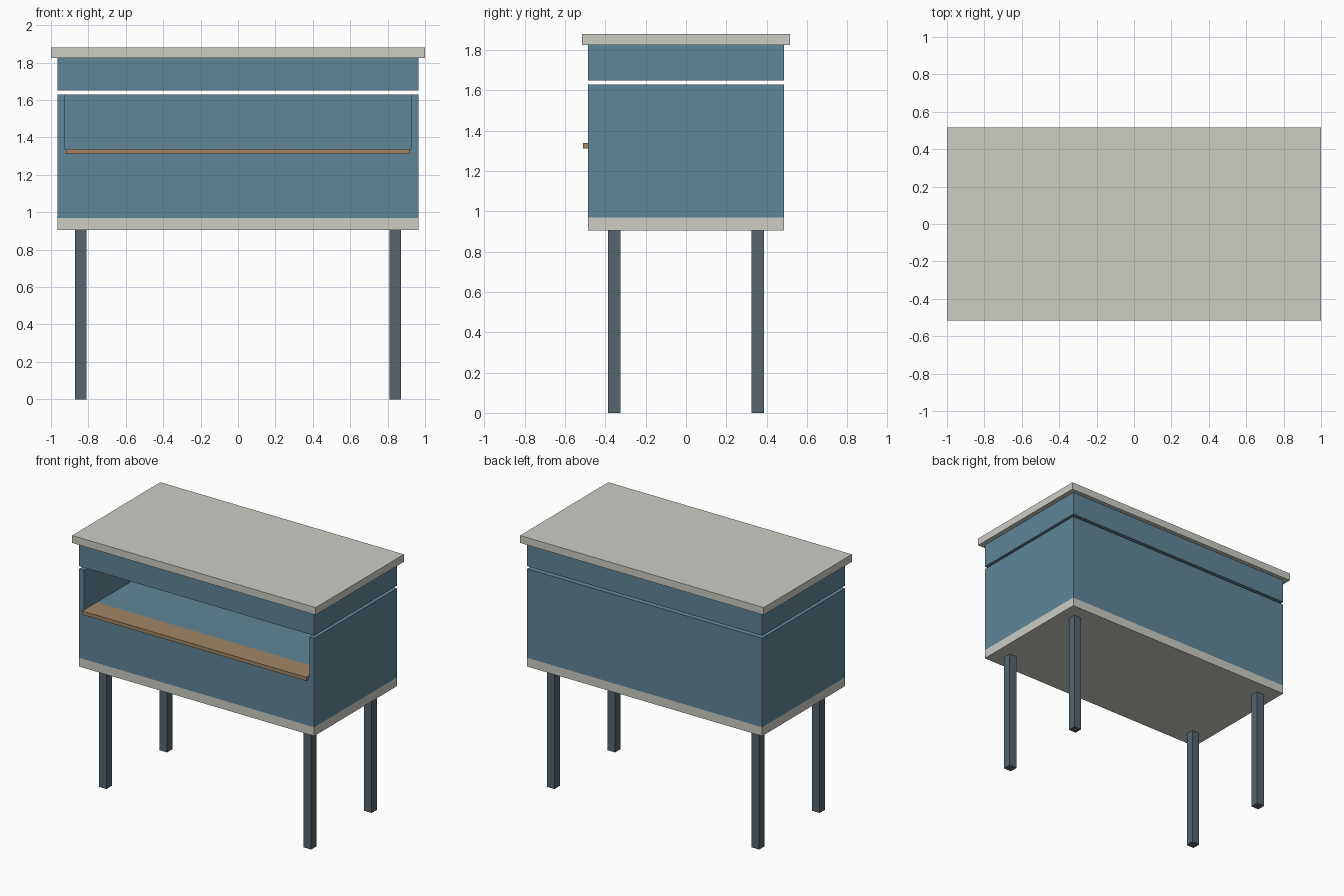
import bpy

default = bpy.data.objects.get("Cube")
if default:
    bpy.data.objects.remove(default, do_unlink=True)


def material(name, r, g, b):
    m = bpy.data.materials.new(name)
    m.use_nodes = True
    m.diffuse_color = (r, g, b, 1)
    m.node_tree.nodes["Principled BSDF"].inputs["Base Color"].default_value = (r, g, b, 1)
    return m


stone = material("pale_stone", 0.61, 0.61, 0.56)
blue = material("dusty_blue", 0.115, 0.24, 0.315)
wood = material("warm_wood", 0.36, 0.235, 0.13)
slate = material("dark_slate", 0.093, 0.128, 0.155)


def box(name, mat, x, y, z):
    """Box spanning the given (low, high) range on each axis."""
    spans = (x, y, z)
    bpy.ops.mesh.primitive_cube_add(size=1, location=[(a + b) / 2 for a, b in spans])
    ob = bpy.context.object
    ob.name = ob.data.name = name
    ob.scale = [b - a for a, b in spans]
    bpy.ops.object.transform_apply(location=False, rotation=False, scale=True)
    ob.data.materials.append(mat)
    return ob


W, D = 0.965, 0.485           # half width and half depth of the body
T = 0.04                      # wall thickness
FLOOR, RIM = 1.335, 1.63      # compartment floor and top of the walls
BASE, DECK = 0.905, 0.97      # underside and top of the base slab

# Countertop and the band floating beneath it
box("countertop", stone, (-1, 1), (-0.517, 0.517), (1.825, 1.88))
box("upper_band", blue, (-W, W), (-D, D), (1.65, 1.825))

# Body with a compartment open at the front
box("lower_body", blue, (-W, W), (-D, D), (DECK, FLOOR))
box("back_wall", blue, (-W, W), (D - T, D), (FLOOR, RIM))
box("left_wall", blue, (W - T, W), (-D, D - T), (FLOOR, RIM))
box("right_wall", blue, (-W, T - W), (-D, D - T), (FLOOR, RIM))
box("base_slab", stone, (-W, W), (-D, D), (BASE, DECK))

# Wooden ledge along the front of the compartment
box("front_ledge", wood, (-0.92, 0.92), (-0.512, -0.34), (1.312, 1.339))

# Four square legs
for side, sx in (("left", 1), ("right", -1)):
    for end, sy in (("front", -1), ("back", 1)):
        cx, cy, h = sx * 0.84, sy * 0.355, 0.031
        box(f"{end}_{side}_leg", slate, (cx - h, cx + h), (cy - h, cy + h), (0, BASE))
